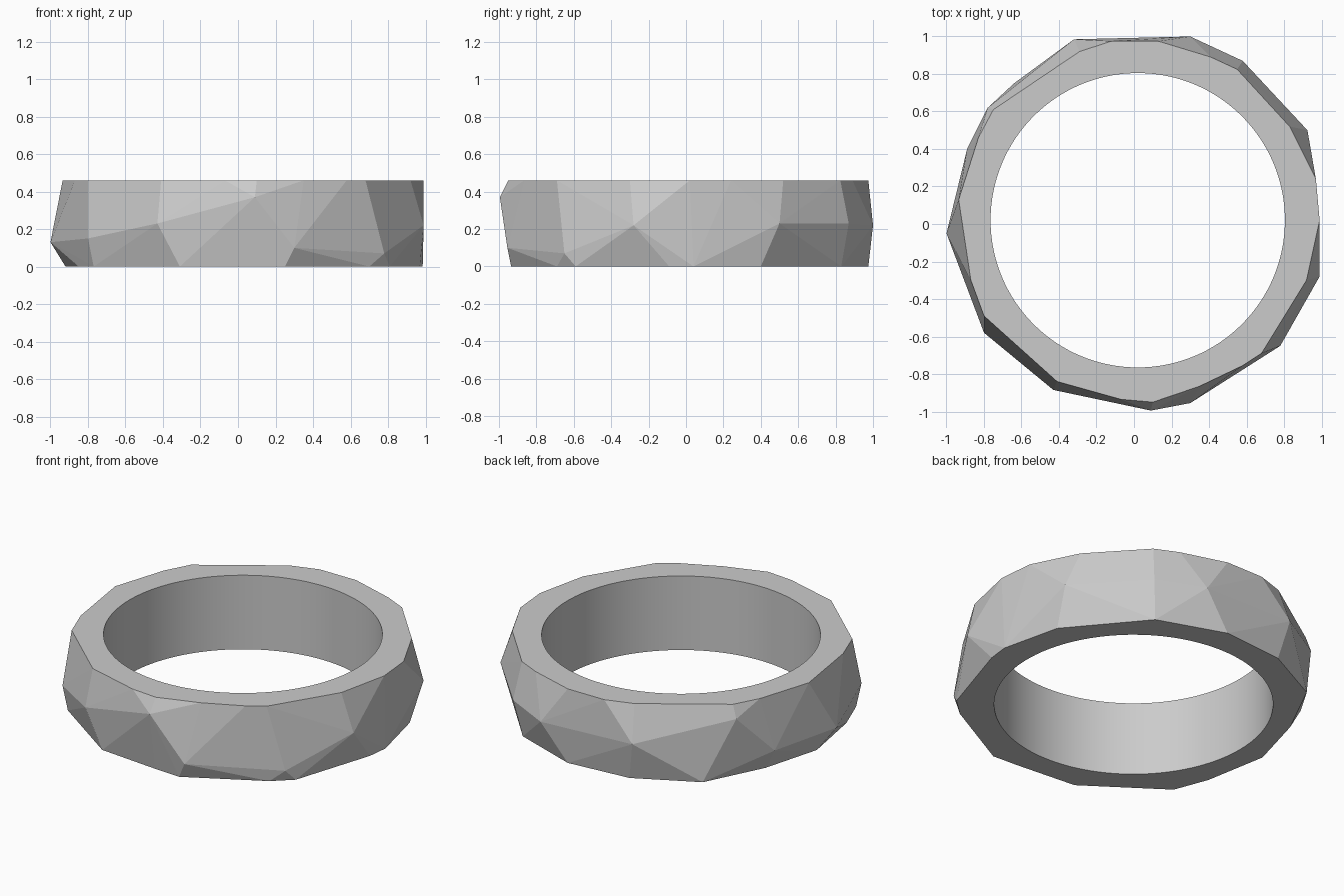
import bpy, bmesh

if "Cube" in bpy.data.objects:
    bpy.data.objects.remove(bpy.data.objects["Cube"])

# Gem-cut outer form: top outline, irregular girdle points, bottom outline
H = 0.46
top = [(-.935, .13), (-.83, .46), (-.75, .61), (-.29, .92), (-.12, .975), (.13, .975),
       (.41, .89), (.55, .825), (.83, .52), (.97, .24), (.99, .02), (.92, -.30),
       (.68, -.69), (.58, -.755), (.35, -.865), (.10, -.95), (-.07, -.935),
       (-.41, -.84), (-.80, -.49), (-.87, -.30)]
girdle = [(-1, -.05, .13), (-.80, -.58, .15), (-.43, -.885, .23), (.09, -.995, .37),
          (.30, -.955, .10), (.78, -.65, .07), (.99, -.28, .22), (.925, .50, .23),
          (.58, .87, .23), (.30, 1.0, .22), (-.32, .985, .24), (-.78, .62, .38),
          (-.89, .40, .13)]
bottom = [(-.92, .03), (-.82, .39), (-.64, .75), (-.27, .94), (.13, .975), (.54, .83),
          (.90, .40), (.985, .04), (.97, -.09), (.81, -.59), (.70, -.69), (.25, -.935),
          (.08, -.925), (-.31, -.89), (-.77, -.57), (-.85, -.36)]

bm = bmesh.new()
for p in [(x, y, H) for x, y in top] + girdle + [(x, y, 0) for x, y in bottom]:
    bm.verts.new(p)
res = bmesh.ops.convex_hull(bm, input=bm.verts)
loose = [v for v in bm.verts if not v.link_faces]
bmesh.ops.delete(bm, geom=loose, context='VERTS')
bmesh.ops.dissolve_limit(bm, angle_limit=0.01, verts=bm.verts, edges=bm.edges)
bmesh.ops.recalc_face_normals(bm, faces=bm.faces)
mesh = bpy.data.meshes.new("faceted_ring")
bm.to_mesh(mesh)
bm.free()
ring = bpy.data.objects.new("faceted_ring", mesh)
bpy.context.collection.objects.link(ring)

# Round finger hole, smooth inside
bpy.ops.mesh.primitive_cylinder_add(vertices=128, radius=.785, depth=2, location=(.02, .02, .2))
cutter = bpy.context.object
cutter.name = "hole_cutter"
cutter.hide_render = True
for f in cutter.data.polygons:
    f.use_smooth = True

mod = ring.modifiers.new("hole", 'BOOLEAN')
mod.operation = 'DIFFERENCE'
mod.solver = 'EXACT'
mod.object = cutter
bpy.context.view_layer.objects.active = ring
bpy.ops.object.modifier_apply(modifier="hole")
bpy.data.objects.remove(cutter)
